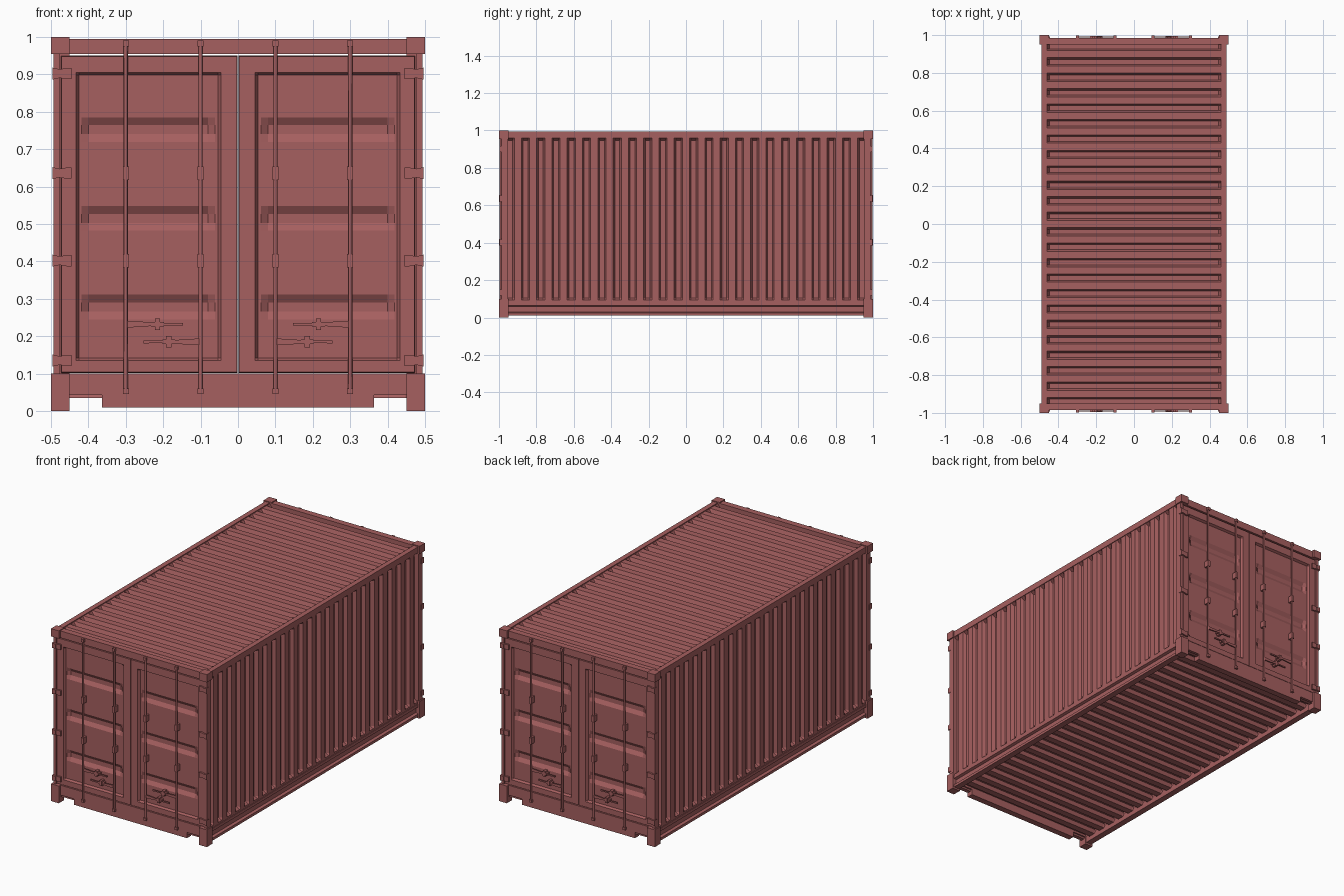
import bpy, bmesh
from math import pi
from mathutils import Vector, Matrix

if "Cube" in bpy.data.objects:
    bpy.data.objects.remove(bpy.data.objects["Cube"])

mat = bpy.data.materials.new("red_paint")
mat.diffuse_color = (0.38, 0.115, 0.115, 1)
mat.use_nodes = True
mat.node_tree.nodes["Principled BSDF"].inputs["Base Color"].default_value = mat.diffuse_color


def finish(name, bm, out=None):
    """Turn a bmesh into an object; open sheets are oriented towards 'out'."""
    if out is None:
        bmesh.ops.recalc_face_normals(bm, faces=bm.faces[:])
    else:
        bm.normal_update()
        if sum(f.normal.dot(Vector(out)) * f.calc_area() for f in bm.faces) < 0:
            bmesh.ops.reverse_faces(bm, faces=bm.faces[:])
    me = bpy.data.meshes.new(name)
    bm.to_mesh(me)
    bm.free()
    me.materials.append(mat)
    ob = bpy.data.objects.new(name, me)
    bpy.context.collection.objects.link(ob)
    return ob


def prism(name, pts, axis, a, b):
    """Extrude a 2D outline along y (outline in xz) or z (outline in xy)."""
    bm = bmesh.new()
    put = (lambda p, t: (p[0], t, p[1])) if axis == 'y' else (lambda p, t: (p[0], p[1], t))
    lo = [bm.verts.new(put(p, a)) for p in pts]
    hi = [bm.verts.new(put(p, b)) for p in pts]
    bm.faces.new(lo)
    bm.faces.new(hi[::-1])
    n = len(pts)
    for i in range(n):
        j = (i + 1) % n
        bm.faces.new((lo[i], hi[i], hi[j], lo[j]))
    return finish(name, bm)


def box(name, x, y, z):
    return prism(name, [(x[0], y[0]), (x[1], y[0]), (x[1], y[1]), (x[0], y[1])], 'z', *z)


def flip(pts, s):
    return [(s * p, q) for p, q in pts]


def sheet(name, us, vs, depth, place, out):
    """Pressed sheet metal: a grid of lines pushed in by depth(i, j)."""
    bm = bmesh.new()
    g = [[bm.verts.new(place(u, v, depth(i, j))) for j, v in enumerate(vs)]
         for i, u in enumerate(us)]
    for i in range(len(us) - 1):
        for j in range(len(vs) - 1):
            bm.faces.new((g[i][j], g[i + 1][j], g[i + 1][j + 1], g[i][j + 1]))
    return finish(name, bm, out)


def cylinder(name, x, y, r, z0, z1, sides=8):
    bm = bmesh.new()
    bmesh.ops.create_cone(bm, cap_ends=True, segments=sides, radius1=r, radius2=r, depth=z1 - z0,
                          matrix=Matrix.Translation((x, y, (z0 + z1) / 2)))
    ob = finish(name, bm)
    for p in ob.data.polygons:
        p.use_smooth = len(p.vertices) == 4
    ob.data.set_sharp_from_angle(angle=pi / 3)
    return ob


# Corrugated side walls, roof and floor: 24 pressed grooves along the length
ys = [-0.985]
for k in range(24):
    c = -0.94 + k * 1.88 / 23
    ys += [c - 0.022, c - 0.013, c + 0.013, c + 0.022]
ys.append(0.985)


def corrugated(name, lo, hi, place, out, end=0.012):
    def depth(i, j):
        return 0.02 if j in (2, 3) and 0 < i < len(ys) - 1 and i % 4 in (2, 3) else 0
    vs = [lo, lo + 0.015, lo + 0.015 + end, hi - 0.015 - end, hi - 0.015, hi]
    return sheet(name, ys, vs, depth, place, out)


for s, side in ((1, "right"), (-1, "left")):
    corrugated(side + "_wall", 0.078, 0.974, lambda u, v, d: (s * (0.487 - d), u, v), (s, 0, 0))
    # Top rail and channel-shaped bottom rail
    prism(side + "_top_rail", flip([(0.462, 0.96), (0.491, 0.96), (0.491, 0.995), (0.462, 0.995)], s),
          'y', -0.955, 0.955)
    prism(side + "_bottom_rail", flip([(0.455, 0.01), (0.491, 0.01), (0.491, 0.025), (0.476, 0.03),
                                       (0.476, 0.06), (0.491, 0.065), (0.491, 0.082), (0.455, 0.082)], s),
          'y', -0.955, 0.955)
corrugated("roof", -0.475, 0.475, lambda u, v, d: (v, u, 0.99 - d), (0, 0, 1))
corrugated("floor", -0.475, 0.475, lambda u, v, d: (v, u, 0.035 + d), (0, 0, -1))

# Everything on the front end is collected, then repeated on the back
end_parts = []
add = end_parts.append

# Header beam and notched sill
add(box("header_beam", (-0.455, 0.455), (-0.986, -0.95), (0.955, 0.995)))
add(prism("sill_beam", [(-0.455, 0.1), (-0.455, 0.043), (-0.363, 0.043), (-0.363, 0.01),
                        (0.363, 0.01), (0.363, 0.043), (0.455, 0.043), (0.455, 0.1)],
          'y', -0.986, -0.95))

# Grid lines of one door leaf: edge, frame, recessed panel, three pressed grooves
door_u = [0.001, 0.003, 0.045, 0.053, 0.062, 0.08, 0.4, 0.418, 0.425, 0.433, 0.472, 0.474]
door_v = [0.102, 0.104, 0.135, 0.142]
for c in (0.278, 0.515, 0.752):
    door_v += [c - 0.033, c - 0.012, c + 0.012, c + 0.033]
door_v += [0.898, 0.905, 0.948, 0.95]


def door_depth(i, j):
    nu, nv = len(door_u), len(door_v)
    if i in (0, nu - 1) or j in (0, nv - 1):
        return 0.025
    if 3 <= i <= 8 and 3 <= j <= nv - 4:
        return 0.026 if i in (5, 6) and 4 <= j < nv - 4 and j % 4 in (1, 2) else 0.013
    return 0


for s, side in ((1, "right"), (-1, "left")):
    add(sheet(side + "_door", door_u, door_v, door_depth,
              lambda u, v, d: (s * u, -0.983 + d, v), (0, -1, 0)))
    # Corner post and castings
    add(prism(side + "_corner_post", flip([(0.477, -0.986), (0.493, -0.986), (0.493, -0.952), (0.45, -0.952),
                                           (0.45, -0.962), (0.477, -0.962)], s), 'z', 0.09, 0.96))
    x = sorted((s * 0.45, s * 0.5))
    add(box(side + "_bottom_casting", x, (-1, -0.95), (0, 0.1)))
    add(box(side + "_top_casting", x, (-1, -0.95), (0.955, 1)))
    # Hinges
    for z in (0.135, 0.402, 0.636, 0.902):
        add(prism(side + "_hinge_leaf", flip([(0.445, z - 0.015), (0.458, z - 0.015), (0.48, z - 0.011),
                                              (0.48, z + 0.011), (0.458, z + 0.015), (0.445, z + 0.015)], s),
                  'y', -0.993, -0.98))
        add(prism(side + "_hinge_knuckle", flip([(0.474, z - 0.011), (0.496, z - 0.016), (0.496, z + 0.016),
                                                 (0.474, z + 0.011)], s), 'y', -0.996, -0.972))
    # Locking bars with end keepers and guides
    for bx in (0.1, 0.3):
        x = s * bx
        add(cylinder(side + "_lock_bar", x, -0.991, 0.0055, 0.045, 0.99))
        for z0, z1 in ((0.045, 0.06), (0.974, 0.991), (0.384, 0.42), (0.618, 0.654)):
            add(box(side + "_bar_keeper", (x - 0.008, x + 0.008), (-0.999, -0.97), (z0, z1)))
    # Lever handles with their catches
    for x0, x1, xc, z in ((0.3, 0.147, 0.215, 0.232), (0.1, 0.252, 0.185, 0.185)):
        xm = (x0 + xc) / 2
        add(prism(side + "_handle", flip([(x0, z - 0.009), (xm, z - 0.007), (xc, z - 0.003), (x1, z - 0.004),
                                          (x1, z + 0.004), (xc, z + 0.003), (xm, z + 0.007),
                                          (x0, z + 0.009)], s), 'y', -0.993, -0.987))
        add(box(side + "_handle_catch", (s * xc - 0.007, s * xc + 0.007), (-0.996, -0.968), (z - 0.015, z + 0.015)))
        add(box(side + "_handle_hub", (s * xc - 0.017, s * xc + 0.017), (-0.994, -0.968), (z - 0.006, z + 0.006)))

# Same end turned half a circle for the back
for ob in end_parts:
    back = ob.copy()
    back.name = "back_" + ob.name
    ob.name = "front_" + ob.name
    back.rotation_euler = (0, 0, pi)
    bpy.context.collection.objects.link(back)
